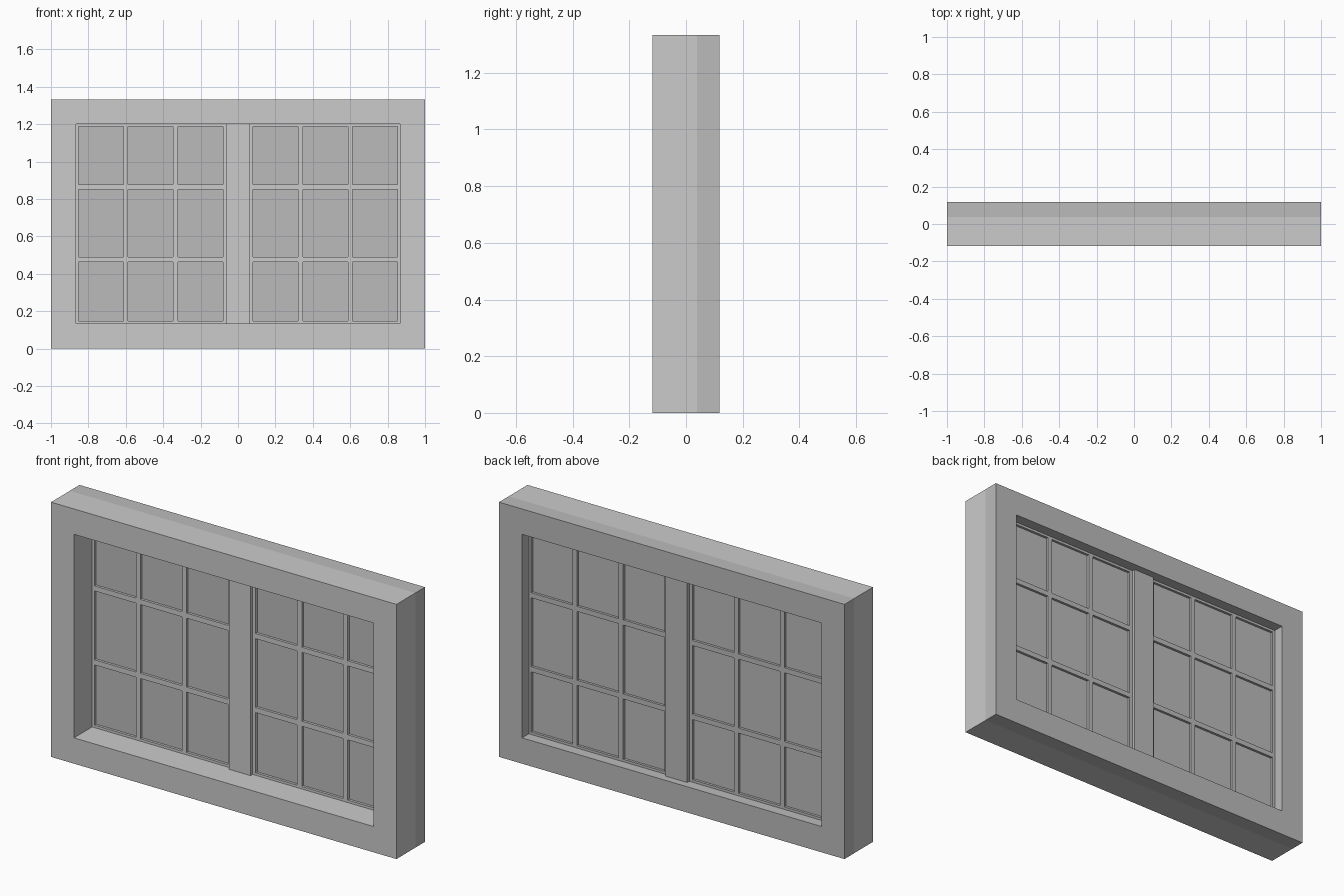
import bpy, bmesh

if "Cube" in bpy.data.objects:
    bpy.data.objects.remove(bpy.data.objects["Cube"])

def material(name, v):
    m = bpy.data.materials.new(name)
    m.diffuse_color = (v, v, v, 1)
    m.use_nodes = True
    m.node_tree.nodes["Principled BSDF"].inputs["Base Color"].default_value = m.diffuse_color
    return m

LIGHT = material("light_front", 0.8)
DARK = material("dark_back", 0.5)

def lattice(name, xs, zs, ys, solid, split=None, mirror=False):
    """Solid cells of an x/z grid, given depth through the levels ys.
    Faces behind the split depth take the dark material."""
    bm = bmesh.new()
    cache = {}

    def vert(i, k, j):
        if (i, k, j) not in cache:
            cache[i, k, j] = bm.verts.new((xs[i], ys[k], zs[j]))
        return cache[i, k, j]

    def face(*keys):
        f = bm.faces.new([vert(*k) for k in keys])
        y = f.calc_center_median().y
        f.material_index = int(split is not None and y > split)

    nx, nz, last = len(xs) - 1, len(zs) - 1, len(ys) - 1
    cells = {(i, j) for i in range(nx) for j in range(nz) if solid(i, j)}
    for i, j in cells:
        ring = [(i, j), (i + 1, j), (i + 1, j + 1), (i, j + 1)]
        for k in (0, last):
            face(*[(a, k, b) for a, b in ring])
        # walls wherever the neighbouring cell is open
        for n, (di, dj) in enumerate([(0, -1), (1, 0), (0, 1), (-1, 0)]):
            if (i + di, j + dj) not in cells:
                (a, b), (c, d) = ring[n], ring[(n + 1) % 4]
                for k in range(last):
                    face((a, k, b), (c, k, d), (c, k + 1, d), (a, k + 1, b))
    bmesh.ops.recalc_face_normals(bm, faces=bm.faces)
    me = bpy.data.meshes.new(name)
    bm.to_mesh(me)
    bm.free()
    me.materials.append(LIGHT)
    me.materials.append(DARK)
    ob = bpy.data.objects.new(name, me)
    bpy.context.collection.objects.link(ob)
    if mirror:
        ob.modifiers.new("mirror", 'MIRROR')
    return ob

W, H, D = 1.0, 1.333, 0.118      # half width, height, half depth
OX, Z0, Z1 = 0.867, 0.135, 1.2   # opening
MID = 0.047                      # glass plane

# outer frame, two-tone
lattice("frame", [-W, -OX, OX, W], [0, Z0, Z1, H], [-D, 0.038, D],
        lambda i, j: (i, j) != (1, 1), 0.038)

# central mullion
lattice("mullion", [-0.0625, 0.0625], [Z0, Z1], [0.015, MID, 0.079],
        lambda i, j: True, MID)

# sash bars around three by three panes, mirrored to the other side
xs = [0.06, 0.08, 0.32, 0.347, 0.587, 0.613, 0.853, OX]
zs = [Z0, 0.148, 0.463, 0.49, 0.85, 0.877, 1.187, Z1]
lattice("sash_bars", xs, zs, [0.032, MID, 0.062],
        lambda i, j: i % 2 == 0 or j % 2 == 0, MID, True)

# glass sheets
glass = lattice("glass", [0.06, OX], [Z0, Z1], [MID - 0.002, MID + 0.002],
                lambda i, j: True, -1, True)
